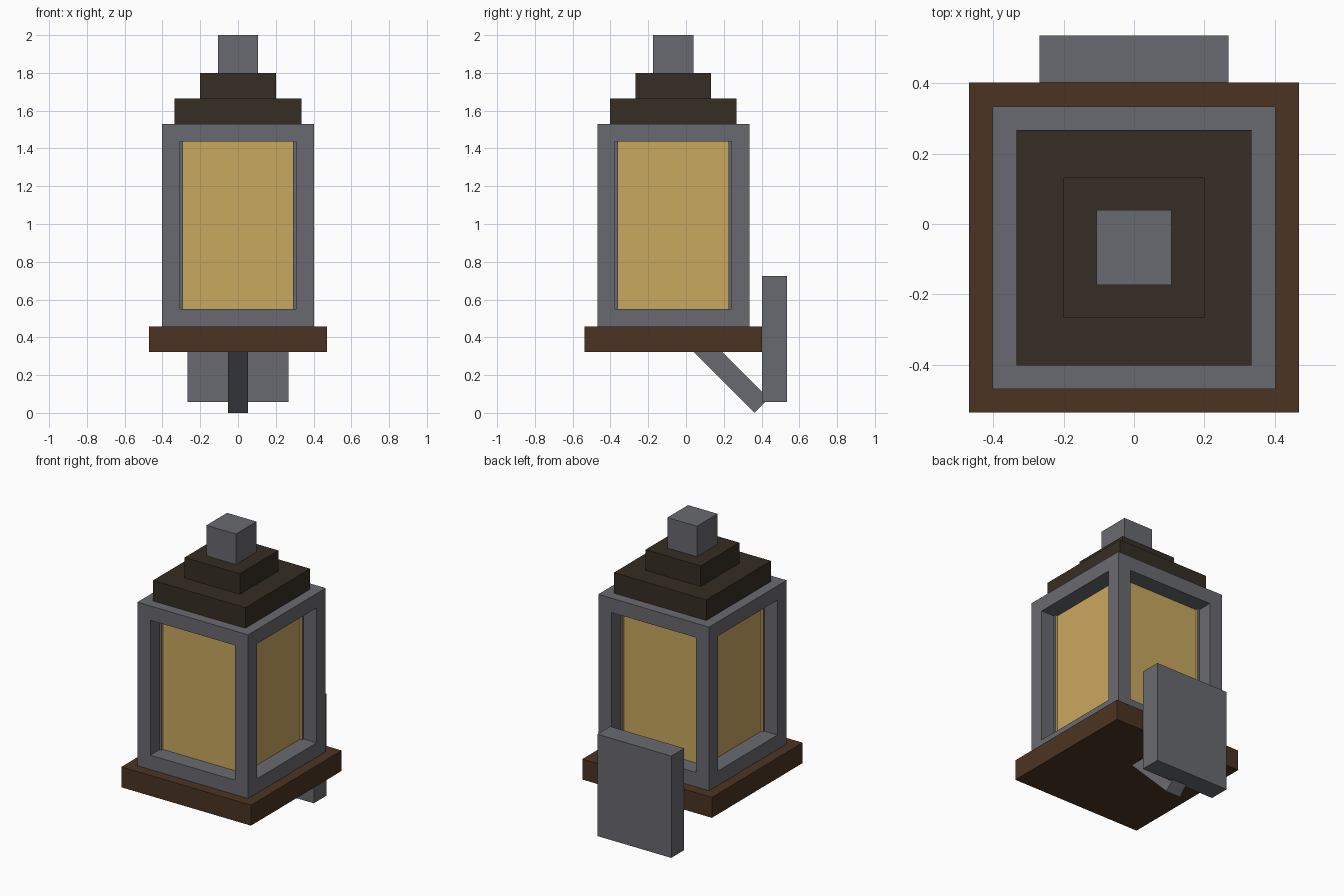
import bpy
import bmesh
from mathutils import Matrix

if "Cube" in bpy.data.objects:
    bpy.data.objects.remove(bpy.data.objects["Cube"])


def material(name, rgb):
    """Flat colour from 0-255 sRGB values, stored as linear."""
    m = bpy.data.materials.new(name)
    lin = [((c / 255 + 0.055) / 1.055) ** 2.4 for c in rgb]
    m.diffuse_color = (*lin, 1)
    m.use_nodes = True
    m.node_tree.nodes["Principled BSDF"].inputs["Base Color"].default_value = m.diffuse_color
    return m


IRON = material("grey iron", (105, 106, 112))
GLASS = material("amber glass", (202, 168, 96))
WOOD = material("brown wood", (75, 52, 34))
ROOF = material("dark roof", (54, 45, 36))

CY = -0.067  # centre line of the lantern; the wall plate sits behind it


def box(name, mat, size, centre):
    """Axis-aligned block with its size baked into the mesh."""
    bpy.ops.mesh.primitive_cube_add(size=1, location=centre)
    ob = bpy.context.object
    ob.name = ob.data.name = name
    ob.data.transform(Matrix.Diagonal((*size, 1)))
    ob.data.materials.append(mat)
    return ob


def tier(name, mat, half, z0, z1):
    """Square block centred on the lantern axis."""
    return box(name, mat, (2 * half, 2 * half, z1 - z0), (0, CY, (z0 + z1) / 2))


# Wooden shelf, stepped roof and top knob
tier("base_shelf", WOOD, 0.47, 0.323, 0.457)
tier("lower_roof", ROOF, 0.335, 1.53, 1.665)
tier("upper_roof", ROOF, 0.2, 1.665, 1.80)
tier("top_knob", IRON, 0.107, 1.80, 2.0)

# Lantern body: a recessed glass pane in each of the four sides
body = tier("lantern_body", IRON, 0.402, 0.457, 1.53)
body.data.materials.append(GLASS)
bm = bmesh.new()
bm.from_mesh(body.data)
bm.normal_update()
panes = [f for f in bm.faces if abs(f.normal.z) < 0.5]
bmesh.ops.inset_individual(bm, faces=panes, thickness=0.133)
bmesh.ops.inset_individual(bm, faces=panes, thickness=0, depth=-0.11)
for f in panes:
    f.material_index = 1
bm.to_mesh(body.data)
bm.free()

# Wall plate behind the shelf
box("wall_plate", IRON, (0.537, 0.134, 0.668), (0, 0.469, 0.391))

# Diagonal strut from the plate up into the shelf
LENGTH, THICK = 0.53, 0.107
d = 0.5 ** 0.5
mid_y = 0.363 - LENGTH / 2 * d + THICK / 2 * d
mid_z = LENGTH / 2 * d + THICK / 2 * d
strut = box("support_strut", IRON, (0.104, LENGTH, THICK), (0, mid_y, mid_z))
strut.rotation_euler.x = -0.7853982
